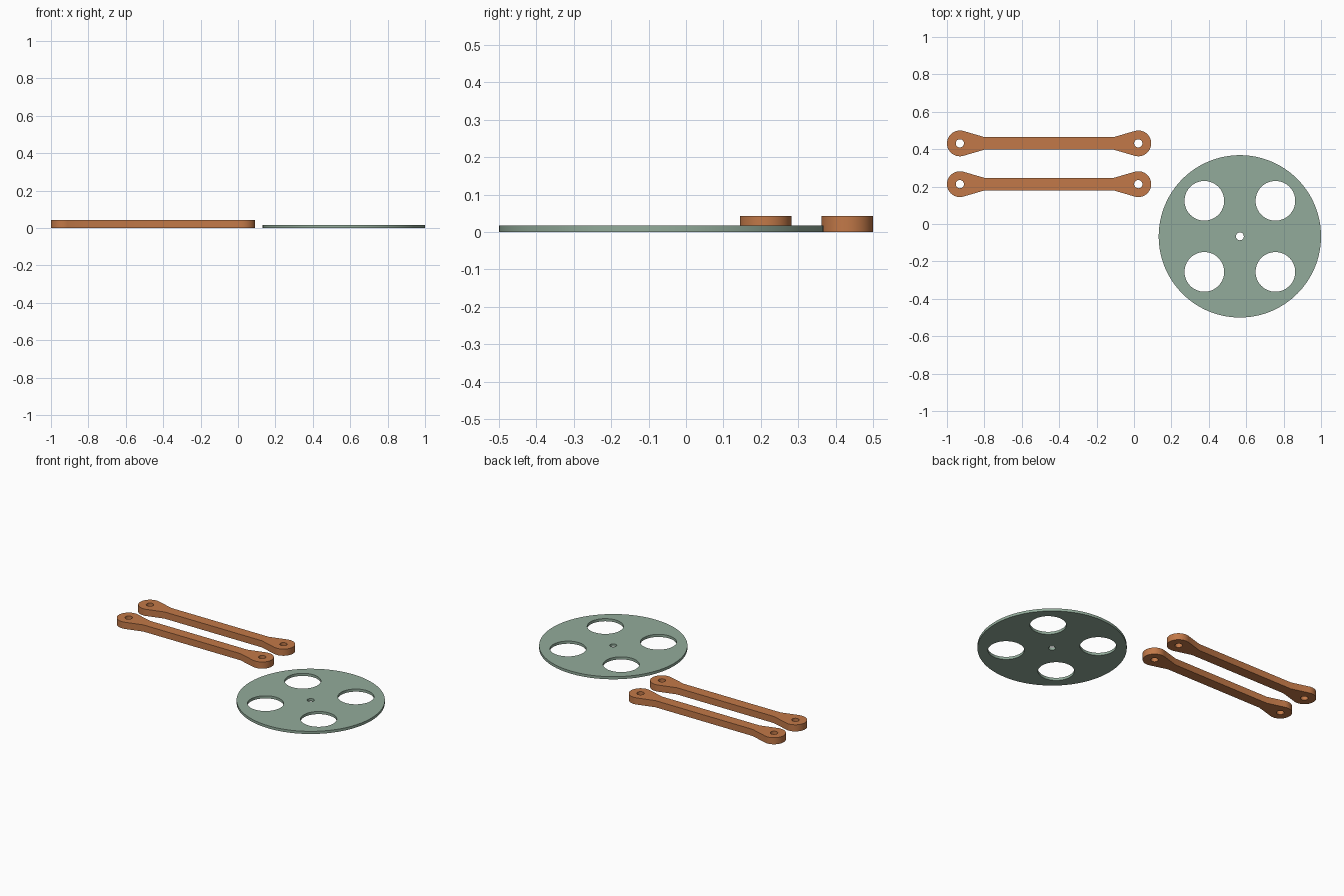
import bpy, bmesh, math

if "Cube" in bpy.data.objects:
    bpy.data.objects.remove(bpy.data.objects["Cube"])


def material(name, rgb):
    m = bpy.data.materials.new(name)
    m.diffuse_color = (*rgb, 1)
    m.use_nodes = True
    m.node_tree.nodes["Principled BSDF"].inputs["Base Color"].default_value = m.diffuse_color
    return m


def circle(cx, cy, r, n):
    return [(cx + r * math.cos(2 * math.pi * i / n),
             cy + r * math.sin(2 * math.pi * i / n)) for i in range(n)]


def plate(name, outline, holes, height, loc, mat):
    """Flat plate with holes, extruded up from the ground."""
    bm = bmesh.new()
    edges = []
    for loop in [outline] + holes:
        vs = [bm.verts.new((x, y, 0)) for x, y in loop]
        edges += [bm.edges.new((vs[i - 1], vs[i])) for i in range(len(vs))]
    bmesh.ops.triangle_fill(bm, edges=edges, use_beauty=True, normal=(0, 0, 1))
    res = bmesh.ops.extrude_face_region(bm, geom=bm.faces[:], use_keep_orig=True)
    top = [g for g in res["geom"] if isinstance(g, bmesh.types.BMVert)]
    bmesh.ops.translate(bm, verts=top, vec=(0, 0, height))
    bmesh.ops.recalc_face_normals(bm, faces=bm.faces[:])
    me = bpy.data.meshes.new(name)
    bm.to_mesh(me)
    bm.free()
    me.materials.append(mat)
    ob = bpy.data.objects.new(name, me)
    ob.location = loc
    bpy.context.collection.objects.link(ob)
    bpy.ops.object.select_all(action='DESELECT')
    ob.select_set(True)
    bpy.context.view_layer.objects.active = ob
    bpy.ops.object.shade_smooth_by_angle(angle=math.radians(30))
    return ob


copper = material("copper_orange", (0.54, 0.19, 0.065))
sage = material("sage_green", (0.29, 0.41, 0.325))

# Link arms: round eyes tapering tangentially into a narrow bar
HALF, EYE_R, BAR, TAPER = 0.477, 0.069, 0.034, 0.13
tangent = math.atan2(BAR, TAPER) + math.acos(EYE_R / math.hypot(TAPER, BAR))
N = 32
right = [(HALF - TAPER, -BAR)]
for i in range(N + 1):
    a = (math.pi - tangent) * (2 * i / N - 1)
    right.append((HALF + EYE_R * math.cos(a), EYE_R * math.sin(a)))
right.append((HALF - TAPER, BAR))
arm_outline = right + [(-x, -y) for x, y in right]
arm_holes = [circle(s * HALF, 0, 0.022, 32) for s in (-1, 1)]
for name, y in (("rear_link_arm", 0.431), ("front_link_arm", 0.213)):
    plate(name, arm_outline, arm_holes, 0.043, (-0.454, y, 0), copper)

# Disc with four lightening holes and a centre bore
disc_holes = [circle(sx * 0.19, sy * 0.19, 0.106, 64)
              for sx in (-1, 1) for sy in (-1, 1)]
disc_holes.append(circle(0, 0, 0.021, 32))
plate("disc", circle(0, 0, 0.434, 128), disc_holes, 0.017,
      (0.566, -0.066, 0), sage)
